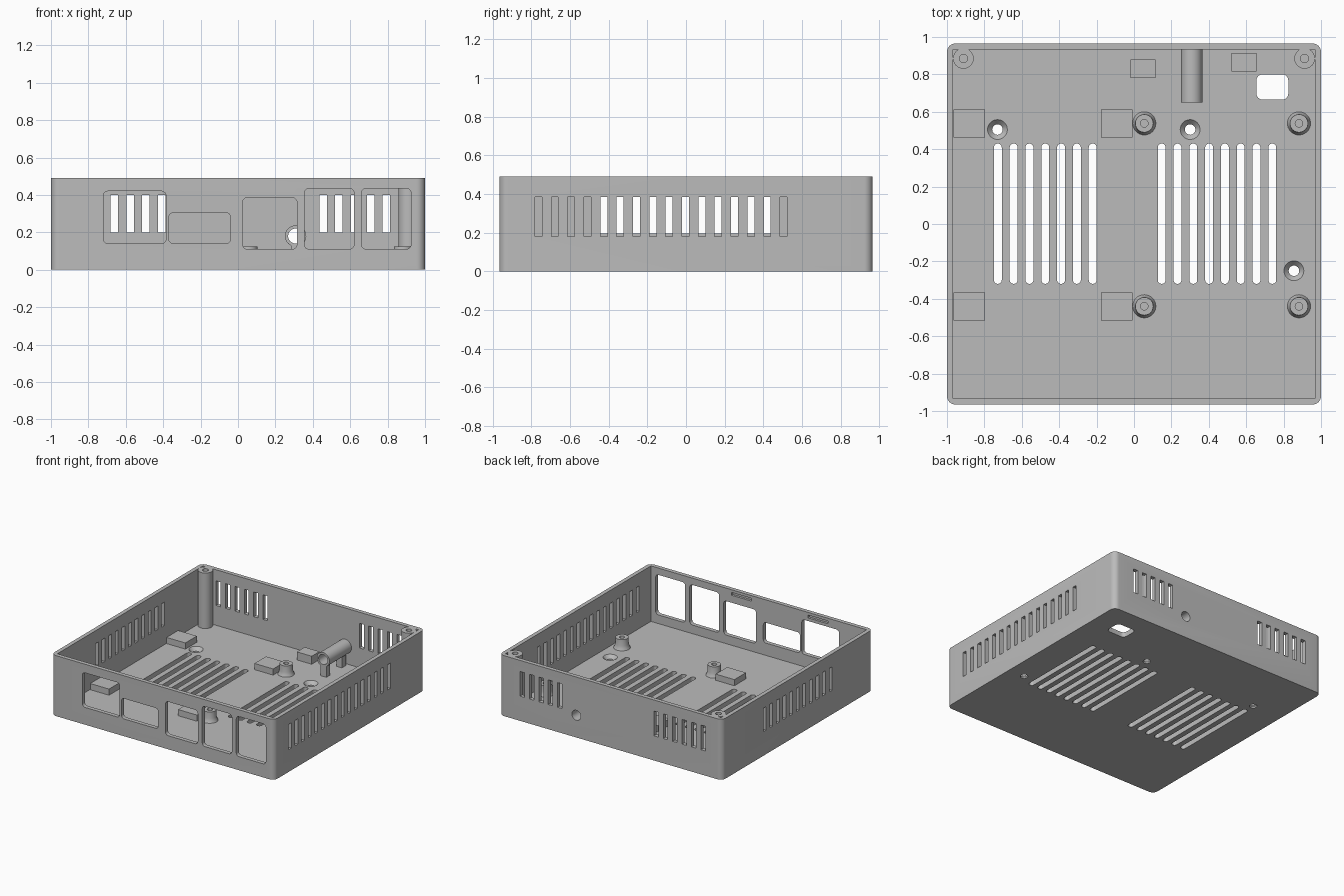
import bpy, bmesh, math
from mathutils import Matrix

cube = bpy.data.objects.get("Cube")
if cube:
    bpy.data.objects.remove(cube, do_unlink=True)

HEIGHT, FLOOR, HALF_Y, WALL = 0.49, 0.04, 0.965, 0.033

gray = bpy.data.materials.new("matte gray plastic")
gray.use_nodes = True
color = (0.5, 0.5, 0.5, 1)
gray.diffuse_color = color
gray.node_tree.nodes["Principled BSDF"].inputs["Base Color"].default_value = color

# Maps profile (u, v, depth) onto world axes for each extrusion direction
AXES = {
    "z": Matrix.Identity(3),
    "y": Matrix(((1, 0, 0), (0, 0, 1), (0, 1, 0))),
    "x": Matrix(((0, 0, 1), (1, 0, 0), (0, 1, 0))),
}


def rounded_rect(u0, u1, v0, v1, r=0.0, steps=6):
    if r == 0:
        return [(u0, v0), (u1, v0), (u1, v1), (u0, v1)]
    pts = []
    centres = [(u1 - r, v1 - r), (u0 + r, v1 - r), (u0 + r, v0 + r), (u1 - r, v0 + r)]
    for q, (cu, cv) in enumerate(centres):
        for i in range(steps + 1):
            a = math.pi / 2 * (q + i / steps)
            pts.append((cu + r * math.cos(a), cv + r * math.sin(a)))
    return pts


def add_prism(bm, profile, axis, d0, d1):
    m = AXES[axis]
    low, high = ([bm.verts.new(m @ Matrix.Translation((u, v, d)).translation)
                  for u, v in profile] for d in (d0, d1))
    bm.faces.new(low)
    bm.faces.new(high)
    for i in range(len(low)):
        j = (i + 1) % len(low)
        bm.faces.new((low[i], low[j], high[j], high[i]))


def add_lathe(bm, profile, matrix, steps=32):
    verts = [bm.verts.new((r, 0, z)) for r, z in profile]
    edges = [bm.edges.new(pair) for pair in zip(verts, verts[1:])]
    spun = bmesh.ops.spin(bm, geom=verts + edges, cent=(0, 0, 0), axis=(0, 0, 1),
                          angle=2 * math.pi, steps=steps, use_merge=False)
    made = set(verts)
    for e in spun["geom_last"]:
        if isinstance(e, bmesh.types.BMVert):
            made.add(e)
    for f in bm.faces:
        if any(v in made for v in f.verts):
            made.update(f.verts)
    grown = list(made)
    for v in grown:                      # gather the whole connected lathe
        for e in v.link_edges:
            o = e.other_vert(v)
            if o not in made:
                made.add(o)
                grown.append(o)
    bmesh.ops.transform(bm, matrix=matrix, verts=list(made))
    bmesh.ops.remove_doubles(bm, verts=list(made), dist=1e-5)


def make_object(name, bm):
    bmesh.ops.recalc_face_normals(bm, faces=bm.faces)
    mesh = bpy.data.meshes.new(name)
    bm.to_mesh(mesh)
    bm.free()
    mesh.materials.append(gray)
    obj = bpy.data.objects.new(name, mesh)
    bpy.context.collection.objects.link(obj)
    return obj


def smooth(obj):
    bpy.ops.object.select_all(action="DESELECT")
    obj.select_set(True)
    bpy.context.view_layer.objects.active = obj
    bpy.ops.object.shade_smooth_by_angle(angle=math.radians(32))


def lathe_object(name, profile, matrix):
    bm = bmesh.new()
    add_lathe(bm, profile, matrix)
    smooth(make_object(name, bm))


def box_object(name, x0, x1, y0, y1, z0, z1):
    bm = bmesh.new()
    add_prism(bm, rounded_rect(x0, x1, y0, y1), "z", z0, z1)
    return make_object(name, bm)


# Case shell
bm = bmesh.new()
add_prism(bm, rounded_rect(-1, 1, -HALF_Y, HALF_Y, 0.045, 8), "z", 0, HEIGHT)
case = make_object("case_shell", bm)

# Hollow interior
bm = bmesh.new()
add_prism(bm, rounded_rect(-1 + WALL, 1 - WALL, -HALF_Y + WALL, HALF_Y - WALL), "z", FLOOR, 1)
cavity = make_object("cavity_cutter", bm)

# Every opening in the walls and floor
bm = bmesh.new()
PITCH = 0.0845
for x0, x1, z0, z1 in [(-0.72, -0.385, 0.14, 0.42), (-0.37, -0.04, 0.14, 0.305),
                       (0.025, 0.315, 0.11, 0.385), (0.355, 0.62, 0.11, 0.435),
                       (0.66, 0.925, 0.11, 0.435)]:
    add_prism(bm, rounded_rect(x0, x1, z0, z1, 0.025), "y", -1.1, -0.9)
# Clip grooves inside the front wall
for x in (0.155, -0.53):
    add_prism(bm, rounded_rect(x - 0.09, x + 0.09, 0.445, 0.468), "y", -0.95, -0.9)
# Vent slots: right wall, left wall, back wall
for k in range(16):
    y = -0.763 + k * PITCH
    add_prism(bm, rounded_rect(y - 0.018, y + 0.018, 0.18, 0.385), "x", 0.9, 1.1)
    if 4 <= k < 15:
        add_prism(bm, rounded_rect(y - 0.018, y + 0.018, 0.195, 0.385), "x", -1.1, -0.9)
for start, count in ((-0.83, 6), (0.455, 5)):
    for k in range(count):
        x = start + k * PITCH
        add_prism(bm, rounded_rect(x - 0.02, x + 0.02, 0.2, 0.4), "y", 0.9, 1.1)
# Floor grilles
for start, count in ((-0.728, 7), (0.148, 8)):
    for k in range(count):
        x = start + k * PITCH
        add_prism(bm, rounded_rect(x - 0.021, x + 0.021, -0.32, 0.43, 0.0205), "z", -0.1, 0.1)
# Floor access hole
add_prism(bm, rounded_rect(0.655, 0.825, 0.665, 0.8, 0.032), "z", -0.1, 0.1)
# Countersunk screw holes
for x, y in ((-0.73, 0.505), (0.3, 0.505), (0.855, -0.25)):
    add_lathe(bm, [(0, -0.1), (0.028, -0.1), (0.028, 0.012), (0.053, FLOOR),
                   (0.053, 0.1), (0, 0.1)], Matrix.Translation((x, y, 0)))
# Cable hole through the back wall
TUBE_X, TUBE_Z = 0.308, 0.18
turn = Matrix.Rotation(-math.pi / 2, 4, "X")
add_lathe(bm, [(0, 0), (0.04, 0), (0.04, 0.2), (0, 0.2)],
          Matrix.Translation((TUBE_X, 0.9, TUBE_Z)) @ turn)
openings = make_object("openings_cutter", bm)

for cutter in (cavity, openings):
    cutter.hide_render = True
    mod = case.modifiers.new(cutter.name, "BOOLEAN")
    mod.operation, mod.solver, mod.object = "DIFFERENCE", "EXACT", cutter
bpy.context.view_layer.update()
graph = bpy.context.evaluated_depsgraph_get()
cut_mesh = bpy.data.meshes.new_from_object(case.evaluated_get(graph))
case.modifiers.clear()
case.data = cut_mesh
for cutter in (cavity, openings):
    bpy.data.objects.remove(cutter, do_unlink=True)
smooth(case)

# Screw posts in the back corners
for side, x in (("left", 0.912), ("right", -0.912)):
    lathe_object("corner_post_" + side,
                 [(0, FLOOR), (0.055, FLOOR), (0.055, HEIGHT), (0.022, HEIGHT),
                  (0.022, 0.2), (0, 0.2)], Matrix.Translation((x, 0.885, 0)))

# Board standoffs with flared feet, and support pads beside them
for row, y in (("front", -0.44), ("back", 0.538)):
    for side, x in (("inner", 0.055), ("outer", 0.882)):
        lathe_object(f"standoff_{row}_{side}",
                     [(0, FLOOR), (0.062, FLOOR), (0.055, 0.055), (0.05, 0.075), (0.048, 0.125),
                      (0.02, 0.125), (0.02, 0.045), (0, 0.045)], Matrix.Translation((x, y, 0)))
    for side, x in (("inner", -0.093), ("outer", -0.88)):
        box_object(f"support_pad_{row}_{side}", x - 0.084, x + 0.084,
                   y - 0.075, y + 0.073, FLOOR, 0.09)

# Small rear blocks
box_object("rear_block_right", -0.018, 0.115, 0.78, 0.88, FLOOR, 0.105)
box_object("rear_block_left", 0.522, 0.655, 0.815, 0.915, FLOOR, 0.112)

# Cable tube on two legs
lathe_object("cable_tube", [(0.04, 0), (0.057, 0), (0.057, 0.285), (0.04, 0.285), (0.04, 0)],
             Matrix.Translation((TUBE_X, 0.65, TUBE_Z)) @ turn)
for place, y in (("front", 0.68), ("back", 0.88)):
    box_object("tube_leg_" + place, TUBE_X - 0.025, TUBE_X + 0.025,
               y - 0.025, y + 0.025, FLOOR, 0.132)
